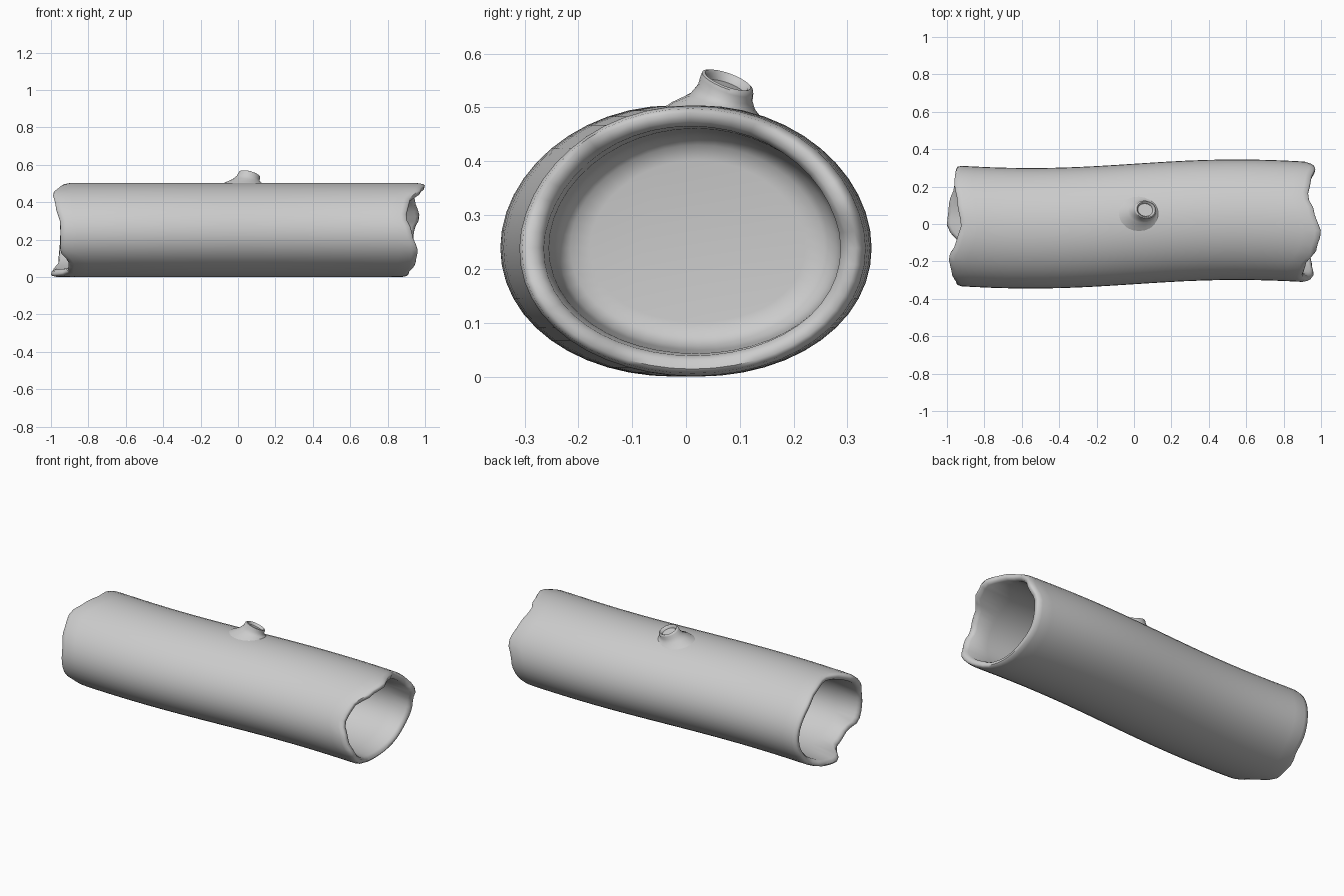
import bpy, bmesh, math
from mathutils import Vector

if "Cube" in bpy.data.objects:
    bpy.data.objects.remove(bpy.data.objects["Cube"])

SEG = 48

# ragged end outlines: (angle in degrees around the log from +y towards +z, x)
RIGHT = [(0, .94), (20, .97), (45, .945), (63, .93), (80, .965), (100, 1.0), (115, .98),
         (140, .915), (160, .90), (180, .93), (205, .96), (225, .95), (250, .915),
         (270, .91), (315, .92)]
LEFT = [(0, -.95), (45, -.96), (65, -.945), (90, -.925), (105, -.95), (125, -.99),
        (145, -.975), (170, -.95), (205, -.95), (225, -.905), (245, -.91), (270, -1.0),
        (290, -.99), (315, -.96)]


def end_x(table, deg):
    pts = table + [(table[0][0] + 360, table[0][1])]
    for (a, xa), (b, xb) in zip(pts, pts[1:]):
        if a <= deg <= b:
            t = (deg - a) / (b - a)
            return xa + (xb - xa) * (1 - math.cos(math.pi * t)) / 2
    return table[0][1]


def bend(x):
    return 0.023 * math.sin(math.pi * x / 1.1)


def loft(name, rings, cap_start=True, cap_end=True):
    bm = bmesh.new()
    loops = [[bm.verts.new(p) for p in r] for r in rings]
    for a, b in zip(loops, loops[1:]):
        n = len(a)
        for i in range(n):
            j = (i + 1) % n
            bm.faces.new((a[i], a[j], b[j], b[i]))
    if cap_start:
        bm.faces.new(loops[0])
    if cap_end:
        bm.faces.new(loops[-1])
    bmesh.ops.recalc_face_normals(bm, faces=bm.faces)
    me = bpy.data.meshes.new(name)
    bm.to_mesh(me)
    bm.free()
    ob = bpy.data.objects.new(name, me)
    bpy.context.collection.objects.link(ob)
    for o in bpy.context.selected_objects:
        o.select_set(False)
    ob.select_set(True)
    bpy.context.view_layer.objects.active = ob
    bpy.ops.object.shade_smooth_by_angle(angle=math.radians(50))
    return ob


def log_ring(half_y, half_z, xfunc):
    ring = []
    for i in range(SEG):
        a = 2 * math.pi * i / SEG
        x = xfunc(360 * i / SEG)
        c, s = math.cos(a), math.sin(a)
        ring.append(Vector((x, bend(x) + half_y * c, .252 + half_z * s - .013 * c * c)))
    return ring


def mouth(table, sign):
    """Rings from the outer edge of one ragged end inwards to the cavity floor."""
    def at(d):
        return lambda deg: end_x(table, deg) - sign * d
    def flat(x):
        return lambda deg: sign * x
    return [log_ring(.322, .251, at(.03)), log_ring(.316, .246, at(.006)),
            log_ring(.306, .238, at(0)), log_ring(.288, .222, at(.004)),
            log_ring(.276, .213, at(.02)), log_ring(.272, .209, flat(.80)),
            log_ring(.266, .203, flat(.48)), log_ring(.258, .196, flat(.43)),
            log_ring(.236, .178, flat(.405)), log_ring(.20, .15, flat(.40))]


# hollow log: left cavity, outer bark, right cavity
def between(t):
    return lambda deg: end_x(LEFT, deg) * (1 - t) + end_x(RIGHT, deg) * t


bark = [log_ring(.322, .252, between(t / 20)) for t in range(1, 20)]
loft("hollow_log", mouth(LEFT, -1)[::-1] + bark + mouth(RIGHT, 1))

# broken branch stub with a flared foot and a shallow hollow
def stub_ring(center, rx, ry, normal):
    n = Vector(normal).normalized()
    u = Vector((1, 0, -n.x / n.z)).normalized()
    v = n.cross(u)
    return [Vector(center) + u * rx * math.cos(a) + v * ry * math.sin(a)
            for a in (2 * math.pi * i / 24 for i in range(24))]


tilt = (.27, .36, 1)
loft("branch_stub", [
    stub_ring((.025, .050, .482), .135, .100, (0, .12, 1)),
    stub_ring((.030, .056, .497), .110, .083, (.02, .16, 1)),
    stub_ring((.046, .068, .511), .078, .062, (.12, .25, 1)),
    stub_ring((.054, .073, .527), .062, .053, (.22, .32, 1)),
    stub_ring((.060, .076, .542), .060, .052, tilt),
    stub_ring((.063, .077, .549), .057, .050, tilt),
    stub_ring((.064, .078, .551), .051, .045, tilt),
    stub_ring((.063, .077, .547), .045, .039, tilt),
    stub_ring((.060, .075, .536), .041, .036, tilt),
])
